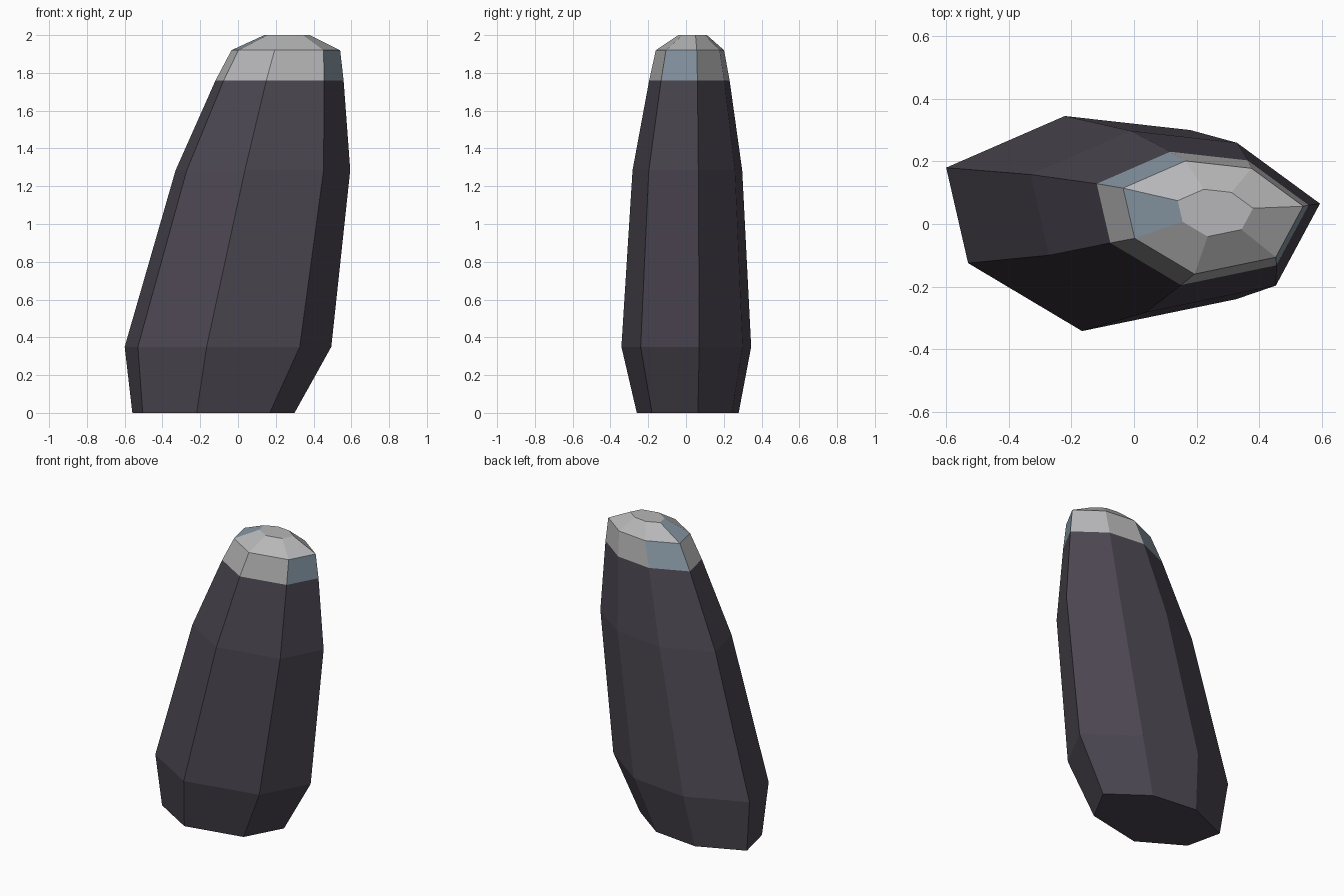
import bpy
import bmesh

cube = bpy.data.objects.get("Cube")
if cube:
    bpy.data.objects.remove(cube, do_unlink=True)


def material(name, r, g, b):
    mat = bpy.data.materials.new(name)
    mat.use_nodes = True
    mat.diffuse_color = (r, g, b, 1)
    mat.node_tree.nodes["Principled BSDF"].inputs["Base Color"].default_value = (r, g, b, 1)
    return mat


dark_stone = material("dark stone", 0.072, 0.062, 0.082)
pale_grey = material("pale grey", 0.47, 0.47, 0.48)
blue_grey = material("blue grey", 0.25, 0.32, 0.38)

# Seven-sided outline, relative to the centre of the widest ring
OUTLINE = [(-0.547, 0.18), (-0.477, -0.125), (-0.113, -0.342), (0.38, -0.24),
           (0.547, 0.07), (0.233, 0.3), (-0.168, 0.345)]

# Rings: height, scale, centre x, centre y
BODY_RINGS = [(0, 0.785, -0.13, 0.008), (0.35, 1, -0.053, 0),
              (1.285, 0.845, 0.132, 0.006), (1.76, 0.62, 0.22, 0.017)]
CAP_RINGS = [BODY_RINGS[-1], (1.92, 0.526, 0.253, 0.02), (2, 0.22, 0.26, 0.035)]


def loft(name, rings, mats, close_top=False, accents=()):
    """Skin the rings; accents lists (band, side) faces using the second material."""
    bm = bmesh.new()
    loops = [[bm.verts.new((cx + s * x, cy + s * y, z)) for x, y in OUTLINE]
             for z, s, cx, cy in rings]
    n = len(OUTLINE)
    for band, (low, high) in enumerate(zip(loops, loops[1:])):
        for i in range(n):
            j = (i + 1) % n
            face = bm.faces.new((low[i], low[j], high[j], high[i]))
            face.material_index = int((band, i) in accents)
    if close_top:
        bm.faces.new(loops[-1])
    else:
        bm.faces.new(loops[0][::-1])
    mesh = bpy.data.meshes.new(name)
    bm.to_mesh(mesh)
    bm.free()
    for mat in mats:
        mesh.materials.append(mat)
    obj = bpy.data.objects.new(name, mesh)
    bpy.context.collection.objects.link(obj)
    return obj


# Leaning rock column and its pale faceted tip
loft("rock_body", BODY_RINGS, [dark_stone])
loft("rock_cap", CAP_RINGS, [pale_grey, blue_grey], close_top=True,
     accents={(0, 3), (0, 6), (1, 0)})
